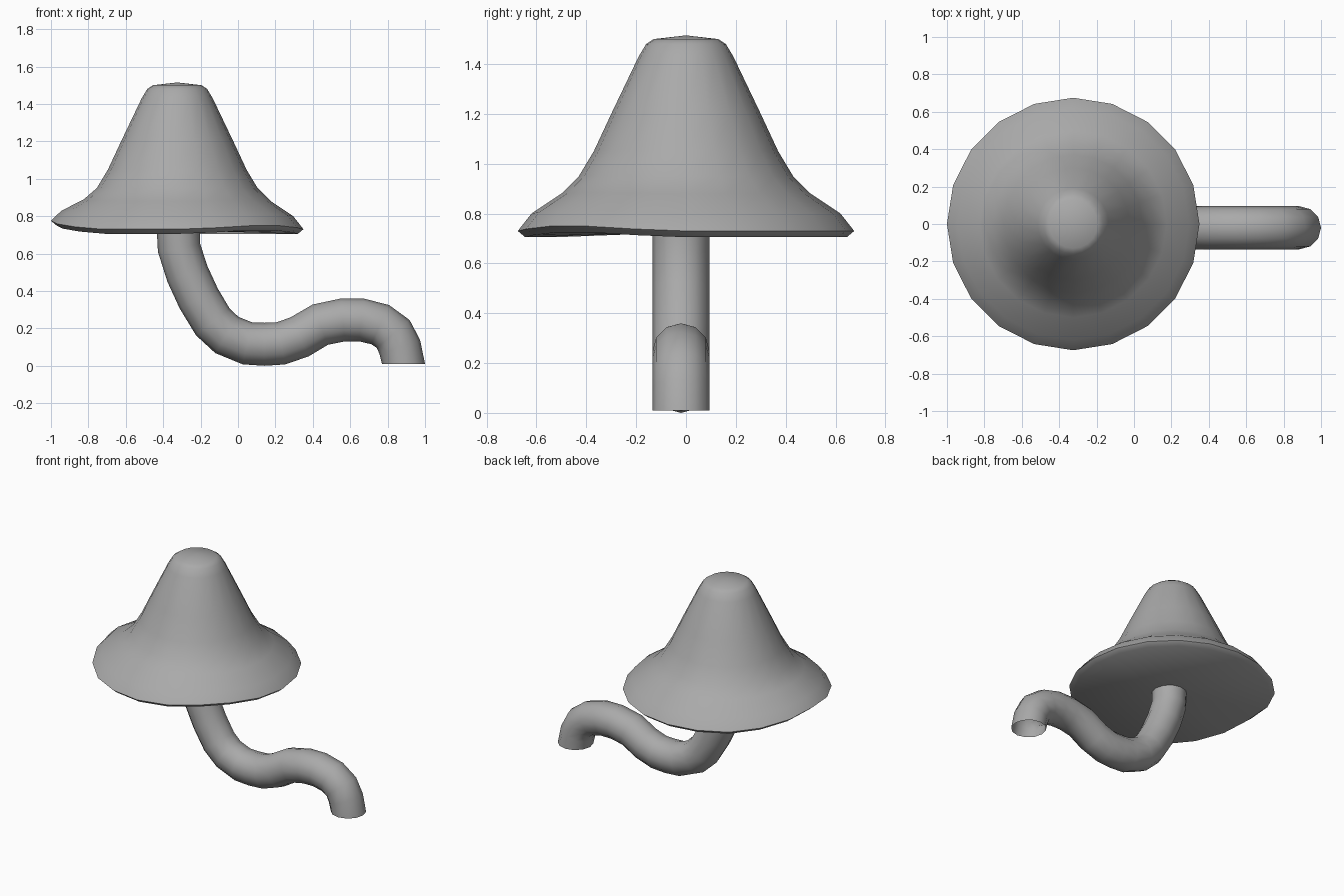
import bpy
import bmesh
from math import cos, sin, radians, tau
from mathutils import Vector

default = bpy.data.objects.get("Cube")
if default:
    bpy.data.objects.remove(default, do_unlink=True)

# Single plain grey for the whole model
grey = bpy.data.materials.new("plain grey")
grey.use_nodes = True
grey.diffuse_color = (0.4, 0.4, 0.4, 1)
grey.node_tree.nodes["Principled BSDF"].inputs["Base Color"].default_value = grey.diffuse_color


def bridge(bm, lower, upper):
    """Join two rings of vertices with quads."""
    count = len(lower)
    for i in range(count):
        j = (i + 1) % count
        bm.faces.new((lower[i], lower[j], upper[j], upper[i]))


def finish(bm, name, angle):
    bmesh.ops.recalc_face_normals(bm, faces=bm.faces)
    mesh = bpy.data.meshes.new(name)
    bm.to_mesh(mesh)
    bm.free()
    mesh.materials.append(grey)
    obj = bpy.data.objects.new(name, mesh)
    bpy.context.collection.objects.link(obj)
    bpy.ops.object.select_all(action="DESELECT")
    obj.select_set(True)
    bpy.context.view_layer.objects.active = obj
    bpy.ops.object.shade_smooth_by_angle(angle=radians(angle))
    return obj


def bump(angle, middle, width):
    """Smooth bump around one direction of the brim."""
    off = abs((angle - middle + 180) % 360 - 180)
    return max(0, 1 - off / width)


# Cap: lathed bell with a gently uneven brim
SIDES = 20
CENTRE_X = -0.325
profile = [(0.645, 0.705), (0.675, 0.73), (0.62, 0.80), (0.50, 0.88), (0.43, 0.95),
           (0.37, 1.05), (0.30, 1.20), (0.19, 1.43), (0.16, 1.48), (0.13, 1.50)]
bm = bmesh.new()
rings = []
for radius, z in profile:
    ring = []
    weight = max(0, min(1, (0.92 - z) / 0.19))
    for i in range(SIDES):
        a = tau * i / SIDES
        deg = 360 * i / SIDES
        lift = 0.045 * bump(deg, 180, 50) + 0.025 * bump(deg, 315, 40)
        ring.append(bm.verts.new((CENTRE_X + radius * cos(a), radius * sin(a), z + lift * weight)))
    rings.append(ring)
for lower, upper in zip(rings, rings[1:]):
    bridge(bm, lower, upper)
for ring, z in ((rings[0], 0.725), (rings[-1], 1.515)):
    tip = bm.verts.new((CENTRE_X, 0, z))
    for i in range(SIDES):
        bm.faces.new((ring[i], ring[(i + 1) % SIDES], tip))
finish(bm, "mushroom_cap", 50)

# Stem: bent open tube swept in the side plane
path = [(-0.32, 0.74), (-0.315, 0.63), (-0.27, 0.49), (-0.21, 0.36), (-0.135, 0.235),
        (-0.06, 0.165), (0.05, 0.12), (0.14, 0.115), (0.23, 0.12), (0.33, 0.155),
        (0.44, 0.22), (0.56, 0.245), (0.66, 0.245), (0.76, 0.22), (0.83, 0.17),
        (0.865, 0.10), (0.885, 0.01)]
points = [Vector((x, -0.02, z)) for x, z in path]
STEM_RADIUS = 0.115
STEM_SIDES = 12
bm = bmesh.new()
rings = []
for k, p in enumerate(points):
    if k in (0, len(points) - 1):
        tangent = Vector((0, 0, -1))
    else:
        tangent = ((p - points[k - 1]).normalized() + (points[k + 1] - p).normalized()).normalized()
    across = Vector((tangent.z, 0, -tangent.x))
    ring = []
    for i in range(STEM_SIDES):
        a = tau * i / STEM_SIDES
        ring.append(bm.verts.new(p + STEM_RADIUS * (across * cos(a) + Vector((0, sin(a), 0)))))
    rings.append(ring)
for lower, upper in zip(rings, rings[1:]):
    bridge(bm, lower, upper)
finish(bm, "mushroom_stem", 60)
